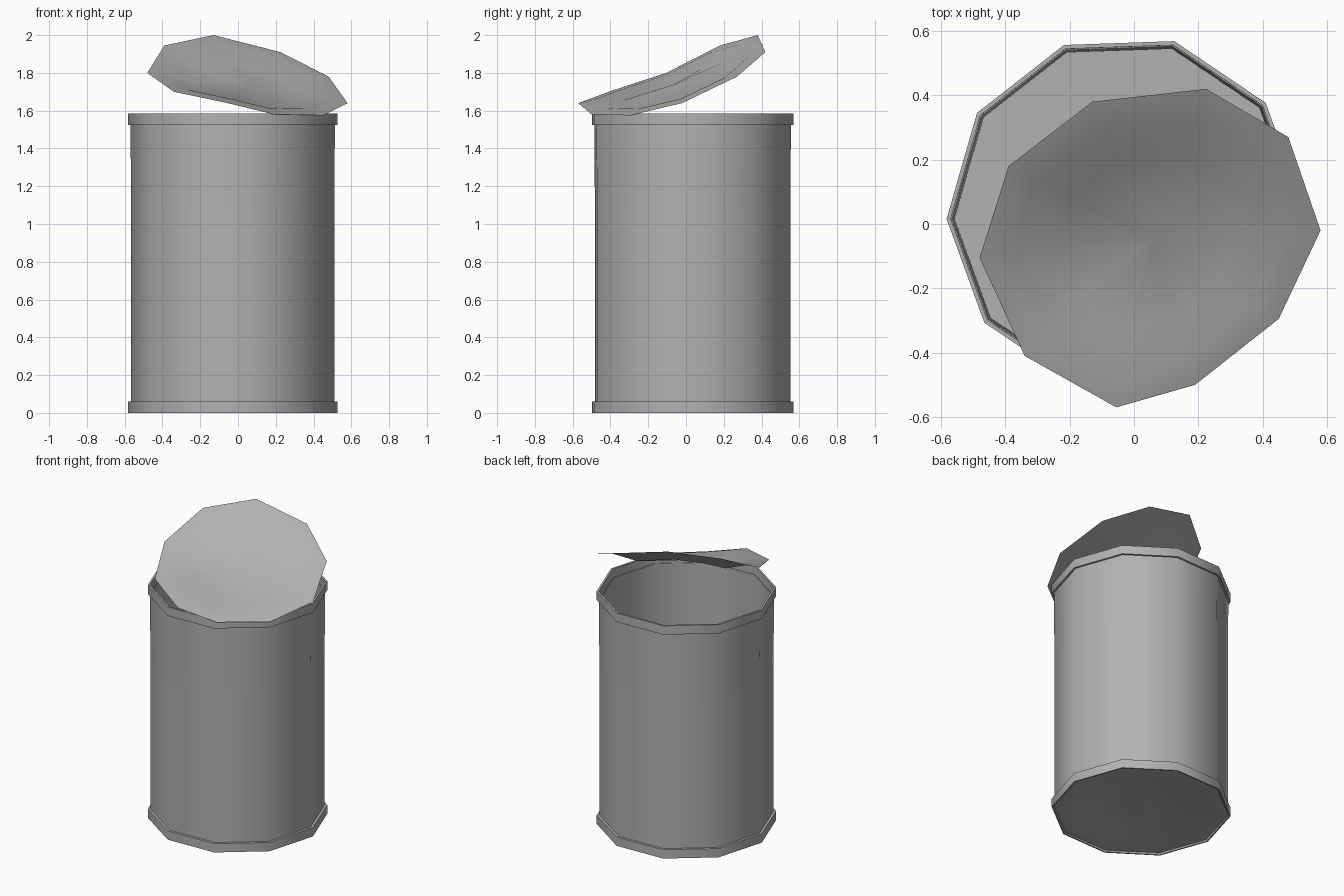
import bpy, math
from mathutils import Vector

if "Cube" in bpy.data.objects:
    bpy.data.objects.remove(bpy.data.objects["Cube"])

SIDES = 10
CX, CY = -0.028, 0.035          # can axis
START = math.radians(2)

metal = bpy.data.materials.new("dull_metal")
metal.diffuse_color = (0.44, 0.44, 0.44, 1)
metal.use_nodes = True
metal.node_tree.nodes["Principled BSDF"].inputs["Base Color"].default_value = metal.diffuse_color


def make_object(name, verts, faces):
    mesh = bpy.data.meshes.new(name)
    mesh.from_pydata(verts, [], faces)
    mesh.update()
    mesh.materials.append(metal)
    ob = bpy.data.objects.new(name, mesh)
    bpy.context.collection.objects.link(ob)
    bpy.ops.object.select_all(action='DESELECT')
    ob.select_set(True)
    bpy.context.view_layer.objects.active = ob
    bpy.ops.object.shade_smooth_by_angle(angle=math.radians(40))
    return ob


def skin(name, rings, cap_start=False, cap_end=False):
    """Bridge successive rings of SIDES points with quads."""
    verts = [p for ring in rings for p in ring]
    n, faces = len(rings), []
    for r in range(n - 1):
        a, b = r * SIDES, (r + 1) * SIDES
        for i in range(SIDES):
            j = (i + 1) % SIDES
            faces.append((a + i, a + j, b + j, b + i))
    if cap_start:
        faces.append(tuple(reversed(range(SIDES))))
    if cap_end:
        faces.append(tuple((n - 1) * SIDES + i for i in range(SIDES)))
    return make_object(name, verts, faces)


def circle(radius, z):
    return [(CX + radius * math.cos(START + i * math.tau / SIDES),
             CY + radius * math.sin(START + i * math.tau / SIDES), z)
            for i in range(SIDES)]


# Can shell: ribbed base, rims, wall and hollow interior with flat floor
profile = [
    (0.02, 0.025), (0.305, 0.05), (0.45, 0.01), (0.54, 0.01), (0.546, 0.0),
    (0.555, 0.0), (0.555, 0.06), (0.538, 0.06), (0.538, 1.525),
    (0.555, 1.525), (0.555, 1.585), (0.542, 1.585), (0.53, 0.06),
]
skin("can_body", [circle(r, z) for r, z in profile], True, True)

# Bent lid, peeled up at the back left
edge = [Vector(p) for p in (
    (0.58, -0.02, 1.64), (0.48, 0.27, 1.78), (0.225, 0.42, 1.91),
    (-0.13, 0.38, 2.0), (-0.39, 0.18, 1.945), (-0.48, -0.105, 1.80),
    (-0.34, -0.41, 1.70), (-0.055, -0.57, 1.64), (0.19, -0.50, 1.58),
    (0.45, -0.295, 1.575))]
centre = sum(edge, Vector()) / SIDES
normal = Vector((0.2, -0.35, 1)).normalized()


def lid_ring(scale, offset):
    return [centre + (p - centre) * scale + normal * offset for p in edge]


# Brim, sloping pressed ring and gently domed centre panel
skin("lid", [lid_ring(s, d) for s, d in (
    (1, 0), (0.81, 0.0), (0.55, -0.04), (0.03, -0.02))], False, True)
